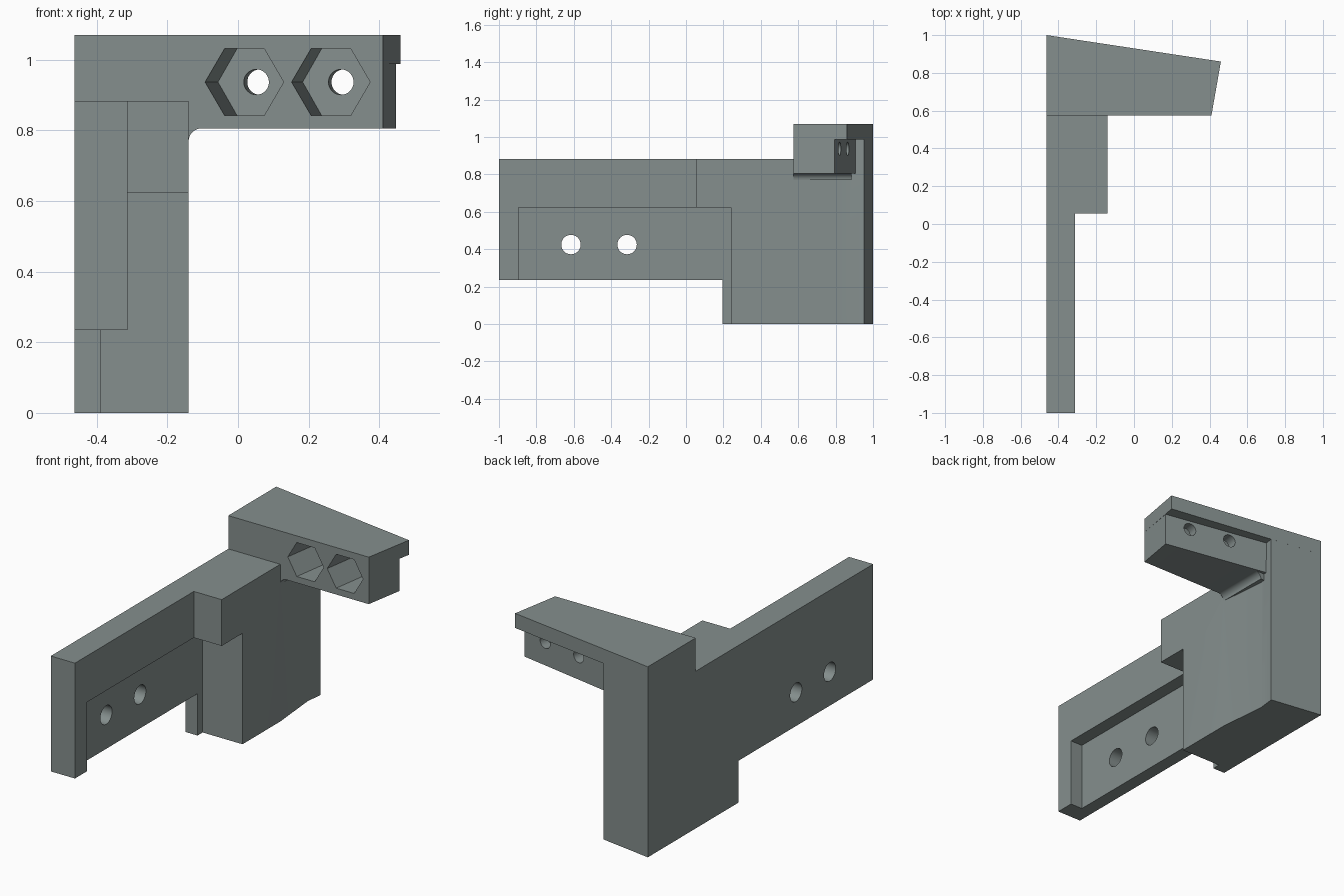
import bpy, bmesh, math
from mathutils import Matrix, Vector

if "Cube" in bpy.data.objects:
    bpy.data.objects.remove(bpy.data.objects["Cube"])

grey = bpy.data.materials.new("slate_grey")
grey.diffuse_color = (0.235, 0.275, 0.27, 1)
grey.use_nodes = True
grey.node_tree.nodes["Principled BSDF"].inputs["Base Color"].default_value = grey.diffuse_color


def prism(name, pts, lo, hi, axis="z"):
    """Extrude a 2D outline: xy along z, or xz along y."""
    place = (lambda p, h: (p[0], p[1], h)) if axis == "z" else (lambda p, h: (p[0], h, p[1]))
    bm = bmesh.new()
    face = bm.faces.new([bm.verts.new(place(p, lo)) for p in pts])
    ext = bmesh.ops.extrude_face_region(bm, geom=[face])
    move = Vector(place((0, 0), hi - lo))
    bmesh.ops.translate(bm, vec=move, verts=[v for v in ext["geom"] if isinstance(v, bmesh.types.BMVert)])
    bmesh.ops.recalc_face_normals(bm, faces=bm.faces)
    return finish(bm, name)


def finish(bm, name):
    mesh = bpy.data.meshes.new(name)
    bm.to_mesh(mesh)
    bm.free()
    mesh.materials.append(grey)
    obj = bpy.data.objects.new(name, mesh)
    bpy.context.collection.objects.link(obj)
    return obj


def box(name, x0, x1, y0, y1, z0, z1):
    return prism(name, [(x0, y0), (x1, y0), (x1, y1), (x0, y1)], z0, z1)


def rod(name, sides, radius, start, direction, length, spin=0):
    """Cylinder or hexagon running from start along direction."""
    bm = bmesh.new()
    d = Vector(direction).normalized()
    rot = d.to_track_quat("Z", "Y").to_matrix().to_4x4()
    mat = Matrix.Translation(Vector(start) + d * length / 2) @ rot @ Matrix.Rotation(spin, 4, "Z")
    bmesh.ops.create_cone(bm, cap_ends=True, segments=sides, radius1=radius,
                          radius2=radius, depth=length, matrix=mat)
    return finish(bm, name)


def combine(target, other, operation):
    mod = target.modifiers.new(operation, "BOOLEAN")
    mod.operation, mod.object, mod.solver = operation, other, "EXACT"
    bpy.context.view_layer.objects.active = target
    bpy.ops.object.modifier_apply(modifier=mod.name)
    bpy.data.objects.remove(other)


L = -0.463   # flat left side
# Long side plate with a shallow pocket
bracket = box("bracket", L, -0.313, -1, 0.3, 0.235, 0.883)
combine(bracket, box("pocket", -0.388, -0.2, -0.895, 0.4, 0.1, 0.623), "DIFFERENCE")

# Upright column with a thin front flange, and the overhanging shelf
column = prism("column", [(L, 0.195), (-0.388, 0.195), (-0.388, 0.24), (-0.14, 0.24), (-0.14, 0.575),
                          (-0.166, 0.857), (-0.155, 0.953), (L, 1)], 0, 0.883)
combine(bracket, column, "UNION")
combine(bracket, box("shelf", L, -0.14, 0.055, 0.4, 0.623, 0.883), "UNION")

# Tapered arm: stepped back lower part under a full-width lip
arm = prism("arm", [(L, 0.575), (0.41, 0.575), (0.447, 0.795), (-0.161, 0.905),
                    (-0.155, 0.953), (L, 1)], 0.806, 0.988)
lip = prism("lip", [(L, 0.575), (0.41, 0.575), (0.46, 0.86), (L, 1)], 0.988, 1.07)
combine(arm, lip, "UNION")
combine(bracket, arm, "UNION")

# Rounded inner corner between column and arm
r = 0.037
arc = [(-0.14 + r - r * math.sin(a), 0.806 - r + r * math.cos(a))
       for a in [i * math.pi / 16 for i in range(9)]]
fillet = prism("fillet", [(-0.1 - 0.003, 0.83)] + arc + [(-0.25, 0.806 - r), (-0.25, 0.83)], 0.575, 0.885, "y")
combine(bracket, fillet, "UNION")

# Angled hexagonal nut pockets with bolt holes
axis = Vector((0.151, 1, 0)).normalized()
for x, floor_y in ((0.018, 0.80), (0.263, 0.765)):
    mouth = Vector((x, 0.575, 0.937))
    depth = (floor_y - 0.575) / axis.y
    combine(bracket, rod("nut_pocket", 6, 0.11, mouth - axis * 0.1, axis, depth + 0.1, math.pi / 2), "DIFFERENCE")
    combine(bracket, rod("bolt_hole", 32, 0.036, mouth + axis * (depth - 0.05), axis, 0.3), "DIFFERENCE")

# Mounting holes through the side plate
for y in (-0.615, -0.315):
    combine(bracket, rod("plate_hole", 32, 0.052, (-0.6, y, 0.425), (1, 0, 0), 0.5), "DIFFERENCE")

bpy.ops.object.select_all(action="DESELECT")
bracket.select_set(True)
bpy.context.view_layer.objects.active = bracket
bpy.ops.object.shade_smooth_by_angle(angle=math.radians(25))
